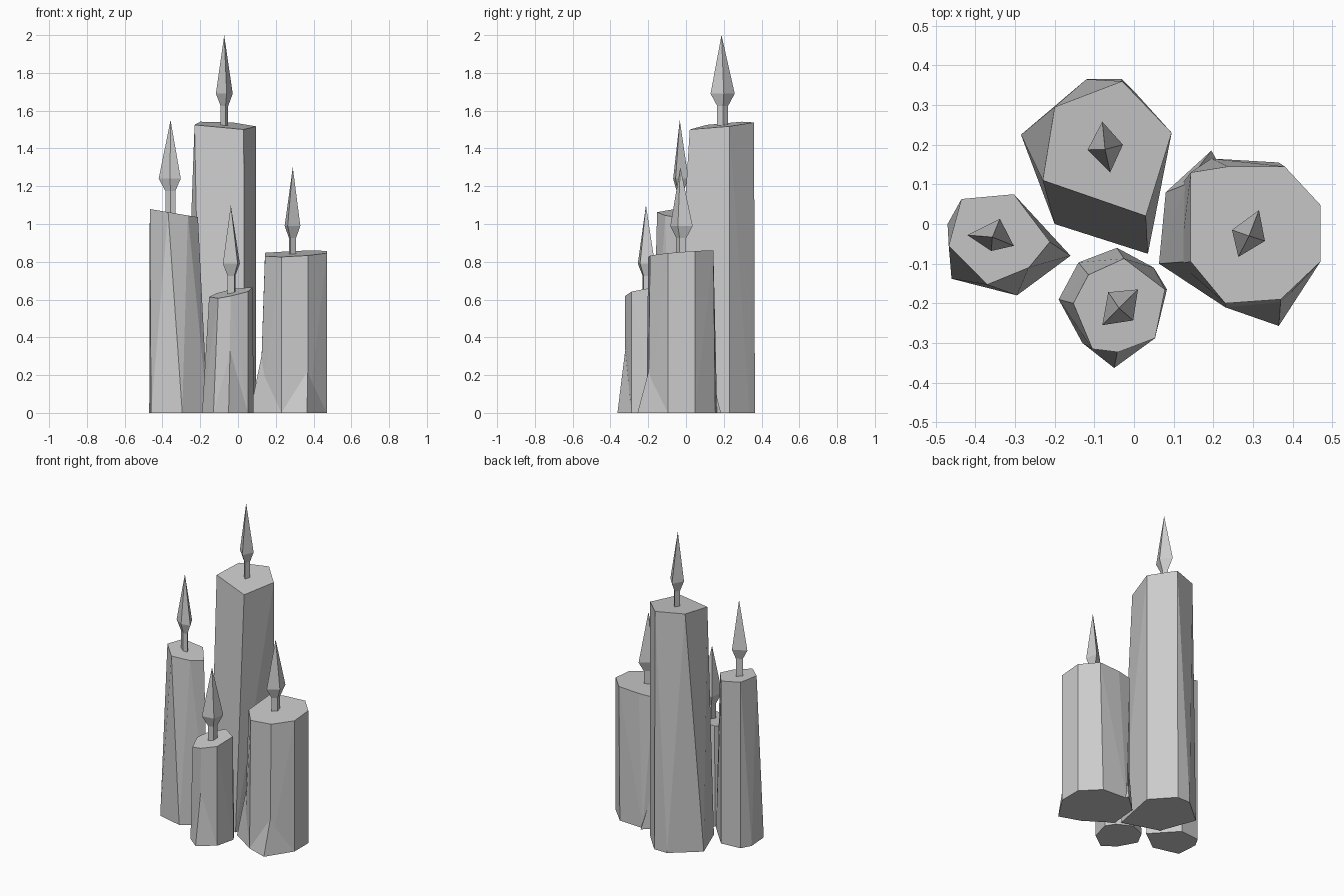
import bpy
import bmesh
from mathutils import Vector

cube = bpy.data.objects.get("Cube")
if cube:
    bpy.data.objects.remove(cube, do_unlink=True)

# One plain wax grey for everything
GREY = (0.6, 0.6, 0.6, 1)
wax = bpy.data.materials.new("wax grey")
wax.use_nodes = True
wax.diffuse_color = GREY
wax.node_tree.nodes["Principled BSDF"].inputs["Base Color"].default_value = GREY


def finish(name, bm):
    bmesh.ops.recalc_face_normals(bm, faces=bm.faces[:])
    mesh = bpy.data.meshes.new(name)
    bm.to_mesh(mesh)
    bm.free()
    mesh.materials.append(wax)
    bpy.context.collection.objects.link(bpy.data.objects.new(name, mesh))


def hull(name, points):
    """Faceted solid wrapped around the given points."""
    bm = bmesh.new()
    for p in points:
        bm.verts.new(p)
    res = bmesh.ops.convex_hull(bm, input=bm.verts[:])
    loose = [v for v in bm.verts if not v.link_faces]
    bmesh.ops.delete(bm, geom=loose, context='VERTS')
    bmesh.ops.dissolve_limit(bm, angle_limit=0.01, verts=bm.verts[:], edges=bm.edges[:])
    finish(name, bm)


def candle(name, top, base, plane):
    """Carved body between a tilted top outline and a base outline."""
    a, b, c = plane
    hull(name, [(x, y, a * x + b * y + c) for x, y in top] + [(x, y, 0) for x, y in base])


def flame(name, tip, ring, wick_base):
    """Four-sided flame on a thin square wick, joined as one skin."""
    tip = Vector(tip)
    belly = [Vector((x, y, tip.z - 0.31)) for x, y in ring]
    axis = sum(belly, Vector()) / 4
    neck = [axis + (p - axis) * 0.45 for p in belly]
    rings = []
    for z in (wick_base, tip.z - 0.375):
        rings.append([Vector((p.x, p.y, z)) for p in neck])
    rings.append(belly)
    bm = bmesh.new()
    loops = [[bm.verts.new(p) for p in r] for r in rings]
    apex = bm.verts.new(tip)
    bm.faces.new(loops[0])
    for i in range(4):
        j = (i + 1) % 4
        for low, high in zip(loops, loops[1:]):
            bm.faces.new((low[i], low[j], high[j], high[i]))
        bm.faces.new((belly_v := loops[-1])[i:i + 1] + [belly_v[j], apex])
    finish(name, bm)


# Tall back candle
candle("tall_candle",
       [(-.2, .295), (-.03, .36), (.095, .23), (.03, .02), (-.23, .11)],
       [(-.285, .225), (-.12, .365), (-.03, .365), (.0, .335), (.095, .23),
        (.035, -.075), (-.2, 0)], (-.06, .1, 1.5))
flame("tall_flame", (-.073, .188, 2),
      [(-.08, .258), (-.028, .2), (-.06, .13), (-.117, .187)], 1.48)

# Left-hand slim candle
candle("slim_candle",
       [(-.435, .063), (-.303, .075), (-.212, -.045), (-.265, -.11),
        (-.37, -.153), (-.467, -.055)],
       [(-.47, 0), (-.46, -.138), (-.295, -.18), (-.16, -.08),
        (-.303, .075), (-.435, .063)], (-.17, 0, 1.0))
flame("slim_flame", (-.357, -.033, 1.55),
      [(-.42, -.028), (-.338, .013), (-.303, -.055), (-.36, -.068)], 1.02)

# Wide candle with flared foot
candle("wide_candle",
       [(.143, .13), (.237, .145), (.38, .145), (.47, .048), (.47, -.095),
        (.37, -.19), (.23, -.2), (.143, -.095)],
       [(.12, .1), (.195, .165), (.365, .155), (.47, .048), (.47, -.095),
        (.37, -.2), (.23, -.21), (.115, -.1)], (.05, .08, .83))
hull("wide_candle_front_spur", [(.37, -.19, .25), (.365, -.257, 0),
                                (.23, -.21, 0), (.47, -.095, 0), (.3, 0, 0)])
hull("wide_candle_side_flare", [(.13, -.095, .33), (.13, .1, .33), (.063, -.1, 0),
                                (.08, .08, 0), (.195, .185, 0), (.23, -.21, 0), (.3, 0, 0)])
flame("wide_flame", (.29, -.03, 1.3),
      [(.315, .035), (.33, -.043), (.263, -.083), (.247, -.015)], .8)

# Short front candle with a pointed spur
candle("short_candle",
       [(-.153, -.2), (-.115, -.128), (-.025, -.087), (.078, -.165),
        (.053, -.288), (-.04, -.323), (-.105, -.315)],
       [(-.19, -.19), (-.14, -.097), (-.043, -.06), (.05, -.11), (.083, -.165),
        (.053, -.288), (-.045, -.32), (-.13, -.3)], (.2, .15, .675))
hull("short_candle_spur", [(-.042, -.322, .33), (-.05, -.363, 0),
                           (-.13, -.3, 0), (.053, -.288, 0), (-.04, -.2, 0)])
flame("short_flame", (-.038, -.212, 1.1),
      [(-.065, -.172), (.01, -.165), (-.002, -.243), (-.08, -.255)], .6)
